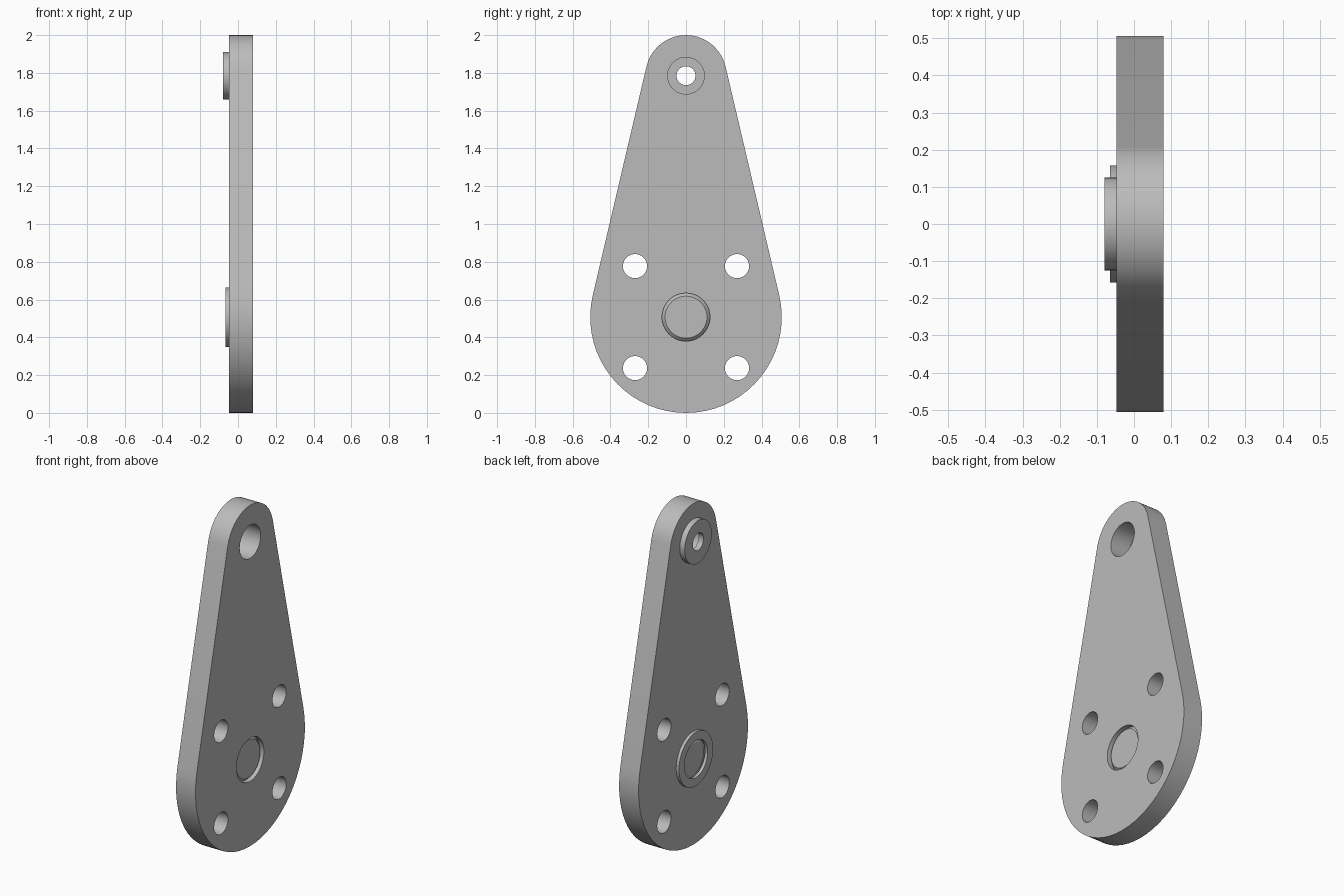
import bpy, bmesh
from math import asin, cos, sin, pi, radians
from mathutils import Matrix

cube = bpy.data.objects.get("Cube")
if cube:
    bpy.data.objects.remove(cube, do_unlink=True)

grey = bpy.data.materials.new("plain grey")
grey.use_nodes = True
colour = (0.5, 0.5, 0.5, 1)
grey.diffuse_color = colour
grey.node_tree.nodes["Principled BSDF"].inputs["Base Color"].default_value = colour

LOW, HIGH = 0.507, 1.785        # heights of the two pivot centres
BIG, SMALL = 0.507, 0.215       # end radii of the plate
BACK, FACE = -0.047, 0.079      # plate sides along x


def arc(z, r, start, end, steps, y=0):
    return [(y + r * cos(start + (end - start) * i / steps),
             z + r * sin(start + (end - start) * i / steps)) for i in range(steps + 1)]


def circle(z, r, y=0, steps=48):
    return arc(z, r, 0, 2 * pi, steps, y)[:-1]


def finish(name, bm):
    bmesh.ops.remove_doubles(bm, verts=bm.verts, dist=0.0001)
    bmesh.ops.recalc_face_normals(bm, faces=bm.faces)
    mesh = bpy.data.meshes.new(name)
    bm.to_mesh(mesh)
    bm.free()
    mesh.materials.clear()
    mesh.materials.append(grey)
    mesh.shade_smooth()
    mesh.set_sharp_from_angle(angle=radians(30))
    obj = bpy.data.objects.new(name, mesh)
    bpy.context.collection.objects.link(obj)


def slab(name, loops, x0, x1):
    """Extrude nested outlines in the y-z plane from x0 to x1."""
    curve = bpy.data.curves.new(name + " outline", "CURVE")
    curve.dimensions = "2D"
    curve.fill_mode = "BOTH"
    curve.extrude = (x1 - x0) / 2
    for loop in loops:
        spline = curve.splines.new("POLY")
        spline.points.add(len(loop) - 1)
        for point, (y, z) in zip(spline.points, loop):
            point.co = (y, z, 0, 1)
        spline.use_cyclic_u = True
    temp = bpy.data.objects.new(name + " outline", curve)
    bpy.context.collection.objects.link(temp)
    bpy.context.view_layer.update()
    mesh = bpy.data.meshes.new_from_object(
        temp.evaluated_get(bpy.context.evaluated_depsgraph_get()))
    bm = bmesh.new()
    bm.from_mesh(mesh)
    # Turn the outline upright: drawn x, y, depth become y, z, x
    turn = Matrix(((0, 0, 1), (1, 0, 0), (0, 1, 0))).to_4x4()
    bm.transform(Matrix.Translation(((x0 + x1) / 2, 0, 0)) @ turn)
    bpy.data.objects.remove(temp, do_unlink=True)
    bpy.data.curves.remove(curve)
    bpy.data.meshes.remove(mesh)
    finish(name, bm)


# Tapered plate: two arcs joined by tangents, with bolt and pivot holes
tilt = asin((BIG - SMALL) / (HIGH - LOW))
outline = (arc(HIGH, SMALL, tilt, pi - tilt, 18)
           + arc(LOW, BIG, pi - tilt, 2 * pi + tilt, 36))
bolts = [circle(LOW + dz, 0.064, dy, 32) for dy in (-0.27, 0.27) for dz in (-0.27, 0.27)]
slab("plate", [outline, circle(HIGH, 0.097), circle(LOW, 0.127)] + bolts, BACK, FACE)

# Raised rings on the -x side
slab("upper_boss", [circle(HIGH, 0.125), circle(HIGH, 0.05)], -0.079, BACK)
slab("lower_boss", [circle(LOW, 0.158), circle(LOW, 0.108)], -0.065, BACK)

# Chamfered plug turned around the lower pivot axis
profile = [(-0.052, 0), (-0.052, 0.09), (-0.04, 0.108), (BACK + 0.01, 0.127),
           (0.05, 0.127), (0.066, 0.111), (0.066, 0)]
bm = bmesh.new()
verts = [bm.verts.new((x, 0, LOW + r)) for x, r in profile]
edges = [bm.edges.new(pair) for pair in zip(verts, verts[1:])]
bmesh.ops.spin(bm, geom=verts + edges, cent=(0, 0, LOW), axis=(1, 0, 0),
               angle=2 * pi, steps=48, use_merge=True)
finish("pivot_plug", bm)
